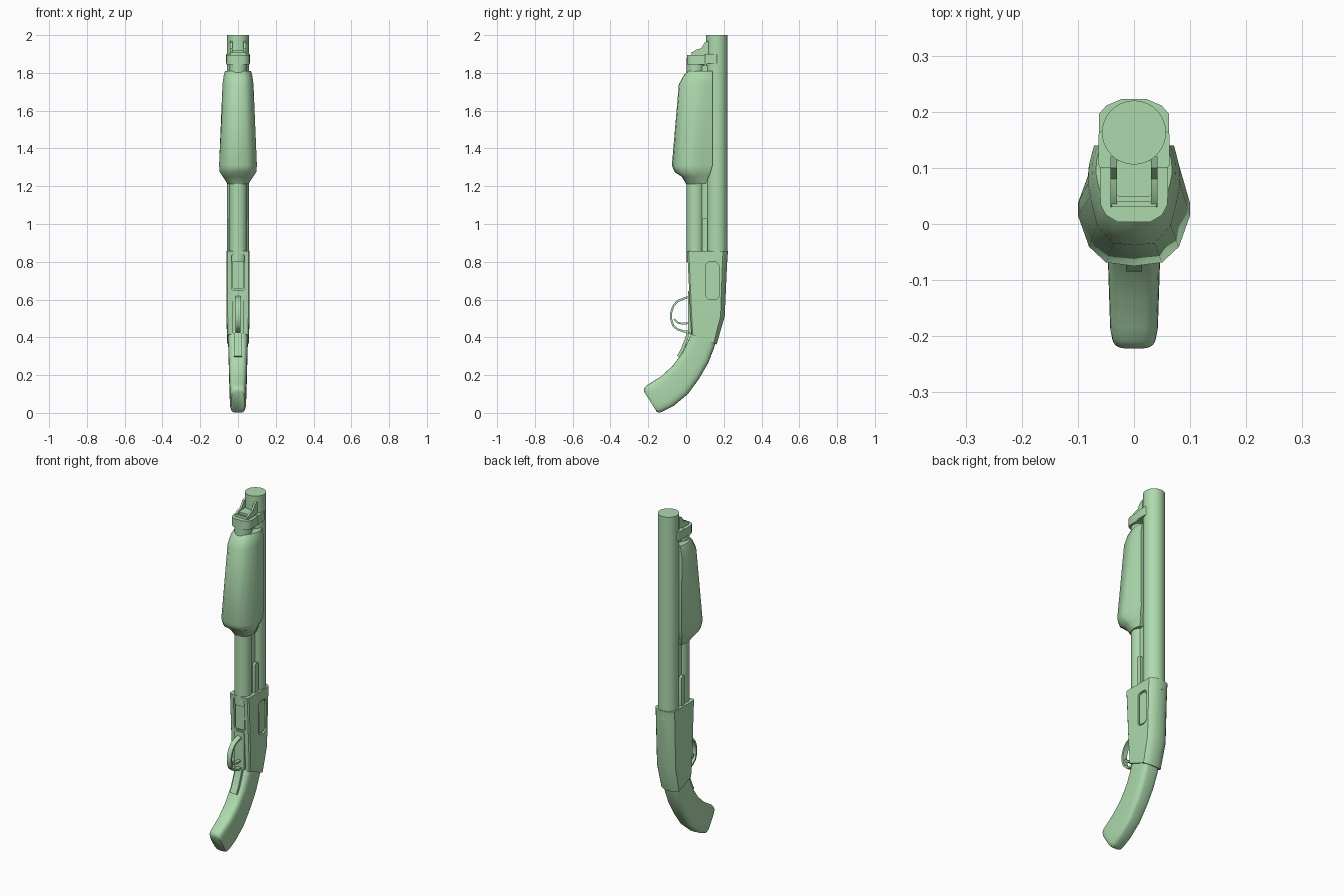
import bpy, bmesh, math
from mathutils import Vector

if "Cube" in bpy.data.objects:
    bpy.data.objects.remove(bpy.data.objects["Cube"])

mat = bpy.data.materials.new("pale_green")
mat.diffuse_color = (0.42, 0.70, 0.42, 1)
mat.use_nodes = True
mat.node_tree.nodes["Principled BSDF"].inputs["Base Color"].default_value = mat.diffuse_color


def build(name, rings, angle=35):
    """Skin a list of closed rings and cap both ends."""
    bm = bmesh.new()
    vr = [[bm.verts.new(p) for p in r] for r in rings]
    n = len(rings[0])
    for a, b in zip(vr, vr[1:]):
        for i in range(n):
            j = (i + 1) % n
            bm.faces.new((a[i], a[j], b[j], b[i]))
    bm.faces.new(vr[0])
    bm.faces.new(vr[-1])
    bmesh.ops.recalc_face_normals(bm, faces=bm.faces)
    me = bpy.data.meshes.new(name)
    bm.to_mesh(me)
    bm.free()
    me.materials.append(mat)
    ob = bpy.data.objects.new(name, me)
    bpy.context.collection.objects.link(ob)
    smooth(ob, angle)
    return ob


def smooth(ob, angle=35):
    bpy.ops.object.select_all(action='DESELECT')
    ob.select_set(True)
    bpy.context.view_layer.objects.active = ob
    bpy.ops.object.shade_smooth_by_angle(angle=math.radians(angle))


def loft(name, stations, angle=35):
    """Station: front (y,z), back (y,z), half width, half section of (x, t)."""
    rings = []
    for f, b, hw, sec in stations:
        full = sec + [(-x, t) for x, t in reversed(sec) if x > 1e-6]
        rings.append([(x * hw, f[0] + (b[0] - f[0]) * t, f[1] + (b[1] - f[1]) * t)
                      for x, t in full])
    return build(name, rings, angle)


def prism(name, pts, lo, hi, axis, angle=35):
    place = {'x': lambda a, b, d: (d, a, b), 'y': lambda a, b, d: (a, d, b),
             'z': lambda a, b, d: (a, b, d)}[axis]
    return build(name, [[place(a, b, d) for a, b in pts] for d in (lo, hi)], angle)


def rrect(a0, a1, b0, b1, r, n=5):
    pts = []
    for k, (a, b) in enumerate(((a1 - r, b1 - r), (a0 + r, b1 - r),
                                (a0 + r, b0 + r), (a1 - r, b0 + r))):
        for i in range(n + 1):
            t = math.pi / 2 * (k + i / n)
            pts.append((a + r * math.cos(t), b + r * math.sin(t)))
    return pts


def circle(cy, r, n=32):
    return [(r * math.cos(2 * math.pi * i / n), cy + r * math.sin(2 * math.pi * i / n))
            for i in range(n)]


BOX = [(1, 0), (1, 1)]


def ribbon(name, path, hw, thick):
    """Flat strip following a (y,z) path."""
    st = []
    for i, p in enumerate(path):
        d = (Vector(path[min(i + 1, len(path) - 1)]) - Vector(path[max(i - 1, 0)])).normalized()
        n = Vector((-d.y, d.x)) * thick / 2
        st.append((Vector(p) + n, Vector(p) - n, hw, BOX))
    return loft(name, st, 40)


def cut(ob, cutter):
    m = ob.modifiers.new("cut", 'BOOLEAN')
    m.object, m.operation, m.solver = cutter, 'DIFFERENCE', 'EXACT'
    bpy.context.view_layer.objects.active = ob
    bpy.ops.object.modifier_apply(modifier=m.name)
    bpy.data.objects.remove(cutter)


# Barrel and magazine tube
prism("barrel", circle(0.163, 0.057, 40), 0.80, 2.0, 'z')
prism("magazine_tube", circle(0.05, 0.047), 0.80, 1.88, 'z')

# Receiver, with chamfered back
R = [(0, 0), (0.9, 0), (1, 0.04), (1, 0.88), (0.8, 0.945), (0.35, 1), (0, 1)]
receiver = loft("receiver", [
    ((0.03, 0.415), (0.162, 0.362), 0.058, R),
    ((0.022, 0.53), (0.205, 0.51), 0.061, R),
    ((0.008, 0.82), (0.219, 0.82), 0.062, R),
    ((0.004, 0.857), (0.223, 0.857), 0.062, R)], 25)
cut(receiver, prism("port_cutter", rrect(0.105, 0.175, 0.60, 0.80, 0.025), 0.050, 0.10, 'x'))
cut(receiver, prism("gate_cutter", rrect(-0.035, 0.035, 0.65, 0.84, 0.015), -0.05, 0.026, 'y'))
smooth(receiver, 25)
prism("ejection_cover", rrect(0.112, 0.168, 0.608, 0.792, 0.02), 0.045, 0.057, 'x')
prism("loading_gate", rrect(-0.029, 0.029, 0.657, 0.833, 0.012), 0.018, 0.035, 'y')

# Curved grip
def oval(e, n=16):
    out = []
    for i in range(n + 1):
        a = math.pi * i / n
        s, c = math.sin(a), math.cos(a)
        out.append((abs(s) ** (2 / e) if 0 < i < n else 0,
                    0.5 - 0.5 * math.copysign(abs(c) ** (2 / e), c)))
    return out

G = oval(4)
loft("grip", [
    ((0.035, 0.44), (0.16, 0.385), 0.053, G),
    ((0.012, 0.385), (0.148, 0.342), 0.052, G),
    ((-0.018, 0.32), (0.118, 0.265), 0.050, G),
    ((-0.07, 0.25), (0.07, 0.182), 0.048, G),
    ((-0.132, 0.193), (0.01, 0.10), 0.046, G),
    ((-0.185, 0.160), (-0.068, 0.035), 0.044, G),
    ((-0.209, 0.145), (-0.122, 0.008), 0.043, G),
    ((-0.222, 0.130), (-0.140, 0.001), 0.040, G),
    ((-0.222, 0.112), (-0.155, 0.006), 0.034, G)], 45)

# Trigger group
prism("trigger_plate", rrect(-0.03, 0.03, 0.42, 0.645, 0.01), 0.011, 0.04, 'y')
ribbon("trigger_guard", [(0.02, 0.615), (-0.012, 0.605), (-0.045, 0.592), (-0.067, 0.565),
                         (-0.079, 0.53), (-0.079, 0.495), (-0.068, 0.462), (-0.045, 0.442),
                         (-0.015, 0.432), (0.025, 0.43)], 0.014, 0.011)
ribbon("trigger", [(0.025, 0.476), (-0.02, 0.472), (-0.045, 0.478), (-0.063, 0.497)], 0.009, 0.010)
ribbon("grip_tang", [(0.014, 0.43), (0.000, 0.385), (-0.020, 0.335), (-0.040, 0.298)], 0.021, 0.016)

# Pump forend: wide teardrop section narrowing towards the muzzle
A = [(0, 0), (0.5, 0.03), (0.8, 0.16), (1, 0.42), (1, 0.52), (0.82, 0.75), (0.68, 1), (0, 1)]
B = [(0, 0), (0.45, 0.02), (0.8, 0.2), (0.95, 0.48), (1, 0.62), (0.98, 0.8), (0.87, 1), (0, 1)]
loft("forend", [
    ((0.0, 1.213), (0.105, 1.213), 0.055, B),
    ((-0.022, 1.25), (0.12, 1.25), 0.08, A),
    ((-0.06, 1.275), (0.13, 1.275), 0.097, A),
    ((-0.075, 1.31), (0.14, 1.31), 0.100, A),
    ((-0.038, 1.74), (0.14, 1.74), 0.082, B),
    ((-0.010, 1.79), (0.14, 1.79), 0.075, B),
    ((0.012, 1.81), (0.14, 1.81), 0.068, B)], 40)

# Action bars and the spine between the tubes
for side, name in ((1, "right"), (-1, "left")):
    prism("action_bar_" + name, rrect(0.085, 0.115, 0.80, 1.03, 0.01),
          side * 0.036, side * 0.052, 'x')
prism("tube_spine", rrect(-0.03, 0.03, 0.06, 0.14, 0.005), 0.84, 1.84, 'z')

# Barrel clamp at the muzzle end
half = [(0.03, 0.004), (0.05, 0.016), (0.06, 0.035), (0.061, 0.11)]
prism("magazine_cap", half + [(-x, y) for x, y in reversed(half)], 1.845, 1.895, 'z')
prism("barrel_clamp", rrect(-0.063, 0.063, 0.10, 0.165, 0.006), 1.85, 1.90, 'z')

# Bayonet-style lug: two stepped cheeks, a front lip and a core
for side, name in ((1, "right"), (-1, "left")):
    prism("lug_cheek_" + name, [(0.03, 1.89), (0.03, 1.905), (0.05, 1.922), (0.08, 1.93),
                                (0.10, 1.962), (0.12, 1.97), (0.12, 1.89)],
          side * 0.030, side * 0.042, 'x')
prism("lug_lip", rrect(-0.04, 0.04, 0.03, 0.04, 0.003), 1.88, 1.91, 'z')
prism("lug_core", rrect(-0.031, 0.031, 0.048, 0.115, 0.008), 1.88, 1.918, 'z')
